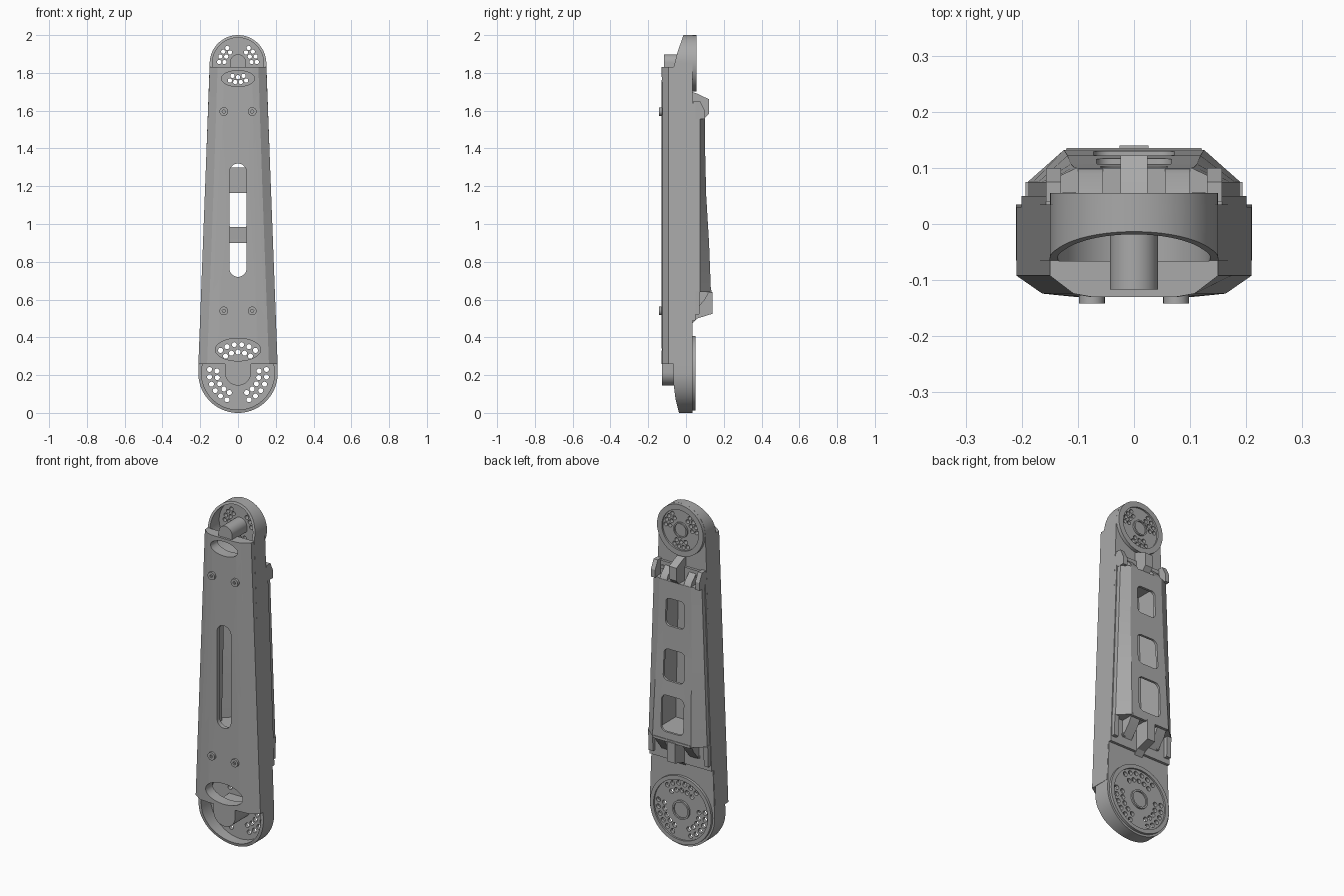
import bpy, bmesh
from math import cos, sin, pi, radians

cube = bpy.data.objects.get("Cube")
if cube:
    bpy.data.objects.remove(cube, do_unlink=True)

gray = bpy.data.materials.new("matte gray")
gray.use_nodes = True
COLOR = (0.4, 0.4, 0.4, 1)
gray.diffuse_color = COLOR
gray.node_tree.nodes["Principled BSDF"].inputs["Base Color"].default_value = COLOR


def make(name, bm):
    bmesh.ops.recalc_face_normals(bm, faces=bm.faces)
    mesh = bpy.data.meshes.new(name)
    bm.to_mesh(mesh)
    bm.free()
    mesh.materials.append(gray)
    ob = bpy.data.objects.new(name, mesh)
    bpy.context.collection.objects.link(ob)
    return ob


def add_loft(bm, rings):
    rows = [[bm.verts.new(p) for p in ring] for ring in rings]
    n = len(rows[0])
    for lo, hi in zip(rows, rows[1:]):
        for i in range(n):
            j = (i + 1) % n
            bm.faces.new((lo[i], lo[j], hi[j], hi[i]))
    bm.faces.new(rows[0][::-1])
    bm.faces.new(rows[-1])


def loft(name, rings):
    bm = bmesh.new()
    add_loft(bm, rings)
    return make(name, bm)


def plate(name, outlines, y0, y1):
    """Extrude one or more (x, z) outlines along y."""
    bm = bmesh.new()
    for pts in outlines:
        add_loft(bm, [[(x, y, z) for x, z in pts] for y in (y0, y1)])
    return make(name, bm)


def wedge(name, pts, x0, x1):
    """Extrude a (y, z) outline along x."""
    return loft(name, [[(x, y, z) for y, z in pts] for x in (x0, x1)])


def arc(cx, cz, r, a0, a1, n, rz=None):
    rz = rz or r
    angles = [radians(a0 + (a1 - a0) * i / n) for i in range(n + 1)]
    return [(cx + r * cos(a), cz + rz * sin(a)) for a in angles]


def circle(cx, cz, r, n=48, rz=None):
    return arc(cx, cz, r, 0, 360, n, rz)[:-1]


def round_rect(w, z0, z1, r, n=8):
    return (arc(w - r, z1 - r, r, 0, 90, n) + arc(r - w, z1 - r, r, 90, 180, n)
            + arc(r - w, z0 + r, r, 180, 270, n) + arc(w - r, z0 + r, r, 270, 360, n))


def boolean(ob, tool, op="DIFFERENCE"):
    mod = ob.modifiers.new(op, "BOOLEAN")
    mod.operation, mod.object, mod.solver = op, tool, "EXACT"
    bpy.context.view_layer.objects.active = ob
    bpy.ops.object.modifier_apply(modifier=mod.name)
    bpy.data.objects.remove(tool, do_unlink=True)


def half_width(z):
    return 0.21 - 0.06 * (z - 0.25) / 1.58


# The two round ends: centre height, radius, boss radius, cluster angles
LOW, TOP = 0.21, 1.85
BACK = 0.035

# Long rounded base and the chamfered front housing
outline = arc(0, LOW, 0.21, 180, 360, 40) + arc(0, TOP, 0.15, 0, 180, 40)
body = plate("arm_body", [outline], -0.065, BACK)


def housing_ring(z, k):
    w = half_width(z)
    half = [(w, BACK - 0.005), (w, -0.092), (k * w, -0.124), (0.5 * w, -0.13)]
    return [(x, y, z) for x, y in half] + [(-x, y, z) for x, y in half[::-1]]


housing = loft("housing", [housing_ring(0.26, 0.78), housing_ring(1.2, 0.74), housing_ring(1.83, 0.72)])
boolean(body, housing, "UNION")
pad = plate("pad", [[(-half_width(0.49), 0.49), (half_width(0.49), 0.49),
                     (half_width(1.64), 1.64), (-half_width(1.64), 1.64)]], 0.0, 0.05)
boolean(body, pad, "UNION")

# Raised back discs
boolean(body, plate("low_disc", [circle(0, LOW, 0.198, 64)], 0, 0.05), "UNION")
boolean(body, plate("top_disc", [circle(0, TOP, 0.1495, 64)], 0, 0.055), "UNION")

# Sloped rims at both ends
boolean(body, wedge("cut", [(-0.2, 0.15), (-0.065, 0.15), (-0.055, 0.07), (-0.035, -0.01), (-0.2, -0.01)], -1, 1))
boolean(body, wedge("cut", [(-0.2, 1.832), (-0.065, 1.832), (-0.045, 1.91), (-0.01, 2.01), (-0.2, 2.01)], -1, 1))

# Hollow cups, elliptical openings, slot and inner cavity
boolean(body, plate("cut", [circle(0, LOW, 0.193, 64)], -0.0655, 0.02))
boolean(body, plate("cut", [circle(0, TOP, 0.136, 64)], -0.0655, 0.02))
boolean(body, plate("cut", [circle(0, 0.335, 0.12, 48, 0.06), circle(0, 1.77, 0.088, 48, 0.042)], -0.2, -0.02))
boolean(body, plate("cut", [[(-0.14, 0.66), (0.14, 0.66), (0.12, 1.54), (-0.12, 1.54)]], -0.105, 0.2))
boolean(body, plate("cut", [round_rect(0.045, 0.72, 1.32, 0.0449, 10)], -0.2, 0))

# Back disc recesses and hole clusters
boolean(body, plate("cut", [circle(0, LOW, 0.175, 64)], 0.04, 0.1))
boolean(body, plate("cut", [circle(0, TOP, 0.118, 64)], 0.045, 0.1))


def cluster(cz, mid, rings, r):
    holes = []
    for radius, count, step in rings:
        for i in range(count):
            a = radians(mid + (i - (count - 1) / 2) * step)
            holes.append(circle(radius * cos(a), cz + radius * sin(a), r, 12))
    return holes


holes = []
for turn in (0, 120, 240):
    holes += cluster(LOW, 90 + turn, [(0.152, 6, 15), (0.112, 5, 18)], 0.0135)
    holes += cluster(TOP, 30 + turn, [(0.1, 4, 17), (0.072, 3, 24)], 0.0115)
boolean(body, plate("cut", holes, -0.03, 0.1))

# Hub rings on the back and bosses on the front
for tag, cz, r, y in (("low", LOW, 0.055, 0.05), ("top", TOP, 0.045, 0.055)):
    hub = plate(tag + "_hub", [circle(0, cz, r)], 0.03, y)
    boolean(hub, plate("cut", [circle(0, cz, r * 0.82)], y - 0.008, 0.1))
plate("low_boss", [arc(0, 0.215, 0.07, 180, 360, 24) + [(0.07, 0.265), (-0.07, 0.265)]], -0.126, 0.03)
plate("top_boss", [arc(0, 1.855, 0.043, 0, 180, 24) + [(-0.043, 1.825), (0.043, 1.825)]], -0.117, 0.03)

# Back cover shell with three windows
def cover_ring(z, y, inset=0.0):
    w = half_width(z) * 0.97 - inset
    half = [(w, 0.04 - inset), (w, 0.075 - inset * 0.5), (0.66 * w, y - inset)]
    return [(a, b, z) for a, b in half] + [(-a, b, z) for a, b in half[::-1]]


SPINE = [(0.64, 0.132), (0.9, 0.122), (1.15, 0.107), (1.35, 0.102), (1.56, 0.1)]
cover = loft("back_cover", [cover_ring(z, y) for z, y in SPINE])
inner = [(0.66, 0.132)] + SPINE[1:-1] + [(1.54, 0.1)]
boolean(cover, loft("cut", [cover_ring(z, y, 0.014) for z, y in inner]))
windows = [round_rect(0.072, 0.69, 0.9, 0.03), round_rect(0.067, 0.985, 1.165, 0.028),
           round_rect(0.06, 1.3, 1.46, 0.025)]
boolean(cover, plate("cut", windows, 0.055, 0.3))
loft("cover_lip", [[(x, y, z) for x, y in ((-0.12, 0.135), (-0.125, 0.12), (0.125, 0.12), (0.12, 0.135))]
                   for z in (0.635, 0.65)])

# Brackets holding the cover: centre finger, cheeks and side screws
wedge("low_finger", [(0.03, 0.47), (0.06, 0.5), (0.14, 0.525), (0.14, 0.64), (0.03, 0.65)], -0.026, 0.026)
wedge("top_finger", [(0.03, 1.7), (0.06, 1.69), (0.122, 1.66), (0.122, 1.585), (0.09, 1.55), (0.03, 1.55)],
      -0.024, 0.024)
for side, s in (("left", 1), ("right", -1)):
    wedge("low_cheek_" + side, [(0.04, 0.53), (0.1, 0.6), (0.125, 0.645), (0.04, 0.645)], s * 0.06, s * 0.12)
    wedge("low_clip_" + side, [(0.04, 0.52), (0.07, 0.52), (0.075, 0.645), (0.04, 0.645)], s * 0.165, s * 0.193)
    wedge("top_cheek_" + side, [(0.04, 1.63), (0.09, 1.58), (0.1, 1.555), (0.04, 1.555)], s * 0.055, s * 0.1)
    wedge("top_clip_" + side, [(0.04, 1.65), (0.075, 1.65), (0.1, 1.6), (0.1, 1.555), (0.04, 1.555)],
          s * 0.13, s * 0.157)
    for tag, x, z in (("low", 0.115, 0.555), ("top", 0.115, 1.605)):
        plate(tag + "_back_screw_" + side, [circle(s * x, z, 0.012, 16)], 0.04, 0.056)
    for tag, z in (("low", 0.54), ("top", 1.595)):
        screw = plate(tag + "_front_screw_" + side, [circle(s * 0.075, z, 0.023, 24)], -0.142, -0.12)
        boolean(screw, plate("cut", [circle(s * 0.075, z, 0.009, 6)], -0.2, -0.132))

# Smooth the round walls, keep edges sharp
bpy.ops.object.select_all(action="DESELECT")
for ob in bpy.context.scene.objects:
    if ob.type == "MESH":
        ob.select_set(True)
        bpy.context.view_layer.objects.active = ob
bpy.ops.object.shade_smooth_by_angle(angle=radians(25))
